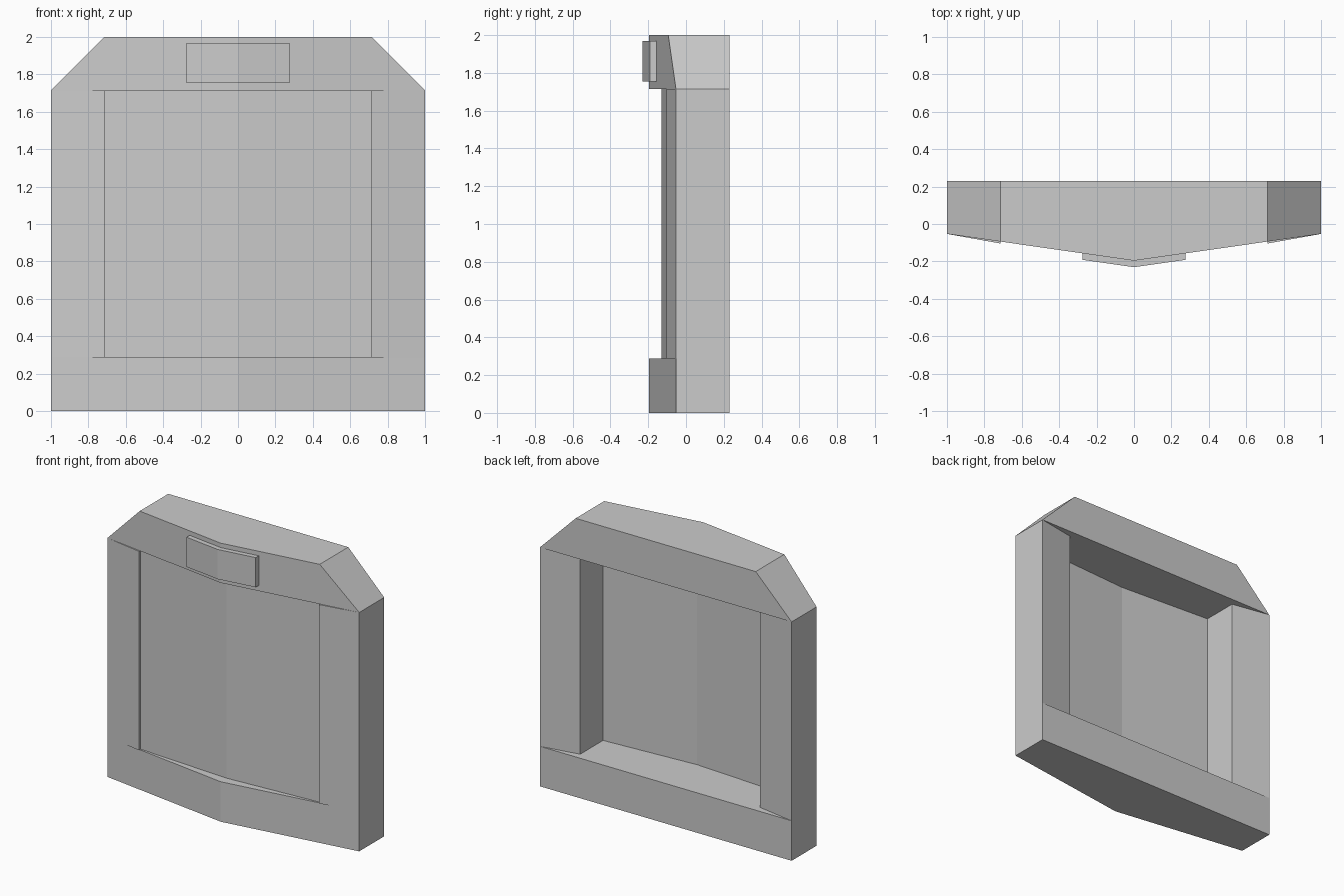
import bpy, bmesh

if "Cube" in bpy.data.objects:
    bpy.data.objects.remove(bpy.data.objects["Cube"])

HALF, INNER = 1.0, 0.715          # outer and opening half widths
LOW, HIGH, TOP = 0.287, 1.715, 2.0
BACK, SIDE, NOSE = 0.23, -0.053, -0.196


def front_y(x):
    """Depth of the V-shaped front at x."""
    return NOSE + (SIDE - NOSE) * abs(x)


def loft(name, bottom, top, z0, z1):
    """Flat-faced solid between two matching xy outlines."""
    bm = bmesh.new()
    a = [bm.verts.new((x, y, z0)) for x, y in bottom]
    b = [bm.verts.new((x, y, z1)) for x, y in top]
    bm.faces.new(a[::-1])
    bm.faces.new(b)
    n = len(a)
    for i in range(n):
        j = (i + 1) % n
        bm.faces.new((a[i], a[j], b[j], b[i]))
    bmesh.ops.recalc_face_normals(bm, faces=bm.faces)
    mesh = bpy.data.meshes.new(name)
    bm.to_mesh(mesh)
    bm.free()
    obj = bpy.data.objects.new(name, mesh)
    bpy.context.collection.objects.link(obj)
    return obj


def rail_outline(w):
    return [(-w, front_y(w)), (0, NOSE), (w, front_y(w)), (w, BACK), (-w, BACK)]


def v_band(w, edge, nose, thick):
    """V-shaped strip of constant thickness."""
    return [(-w, edge), (0, nose), (w, edge),
            (w, edge + thick), (0, nose + thick), (-w, edge + thick)]


# Bottom rail, and top rail with sloped corners
loft("bottom_rail", rail_outline(HALF), rail_outline(HALF), 0, LOW)
loft("top_rail", rail_outline(HALF), rail_outline(INNER), HIGH, TOP)

# Skewed side posts
skew = 0.051
for side, s in (("left", -1), ("right", 1)):
    post = [(s * INNER, SIDE - skew), (s * HALF, SIDE),
            (s * HALF, BACK), (s * INNER, BACK - skew)]
    loft(side + "_post", post, post, LOW, HIGH)

# Thin recessed centre panel
panel = v_band(INNER, -0.084, -0.129, 0.004)
loft("centre_panel", panel, panel, LOW, HIGH)

# Raised plate on the top rail
plate = v_band(0.275, front_y(0.275) - 0.035, NOSE - 0.035, 0.045)
loft("raised_plate", plate, plate, 1.755, 1.968)
